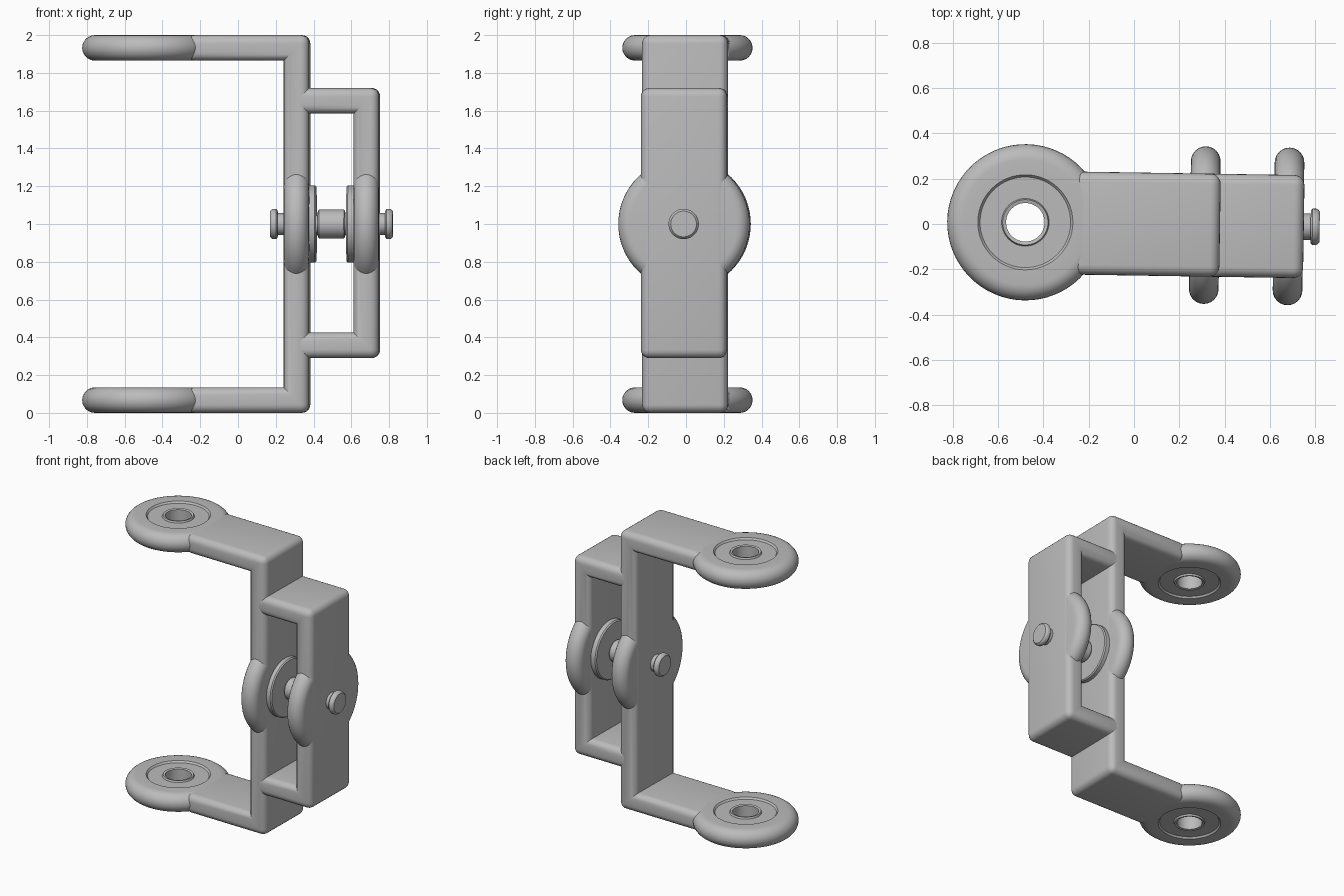
import bpy
import bmesh
import math
from mathutils import Matrix, Vector

cube = bpy.data.objects.get("Cube")
if cube:
    bpy.data.objects.remove(cube, do_unlink=True)

grey = bpy.data.materials.new("plain grey")
grey.use_nodes = True
COLOUR = (0.5, 0.5, 0.5, 1)
grey.diffuse_color = COLOUR
grey.node_tree.nodes["Principled BSDF"].inputs["Base Color"].default_value = COLOUR

TILT = Matrix.Rotation(math.radians(-0.9), 4, 'Z')   # whole assembly sits slightly turned
WIDTH, BAR = 0.455, 0.135
ROUND = 0.045


def finish(name, bm):
    bmesh.ops.recalc_face_normals(bm, faces=bm.faces)
    bm.transform(TILT)
    mesh = bpy.data.meshes.new(name)
    bm.to_mesh(mesh)
    bm.free()
    mesh.materials.append(grey)
    obj = bpy.data.objects.new(name, mesh)
    bpy.context.collection.objects.link(obj)
    bpy.ops.object.select_all(action='DESELECT')
    obj.select_set(True)
    bpy.context.view_layer.objects.active = obj
    bpy.ops.object.shade_smooth_by_angle(angle=math.radians(35))
    return obj


def c_bracket(name, left, right, low, high):
    """Flat bar bent into a C open towards -x, with rounded outer edges."""
    outline = [(left, low), (right, low), (right, high), (left, high),
               (left, high - BAR), (right - BAR, high - BAR),
               (right - BAR, low + BAR), (left, low + BAR)]
    bm = bmesh.new()
    face = bm.faces.new([bm.verts.new((x, -WIDTH / 2, z)) for x, z in outline])
    ext = bmesh.ops.extrude_face_region(bm, geom=[face])
    moved = [v for v in ext["geom"] if isinstance(v, bmesh.types.BMVert)]
    bmesh.ops.translate(bm, verts=moved, vec=(0, WIDTH, 0))
    bmesh.ops.recalc_face_normals(bm, faces=bm.faces)
    # inner bend corners stay sharp
    edges = [e for e in bm.edges if e.is_convex]
    bmesh.ops.bevel(bm, geom=edges, offset=ROUND, offset_type='OFFSET',
                    segments=5, profile=0.5, affect='EDGES', clamp_overlap=True)
    return finish(name, bm)


def lathe(name, profile, centre, along_x=False, closed=False):
    """Turn a (radius, height) profile round its axis."""
    bm = bmesh.new()
    verts = [bm.verts.new((r, 0, h)) for r, h in profile]
    edges = [bm.edges.new(pair) for pair in zip(verts, verts[1:])]
    if closed:
        edges.append(bm.edges.new((verts[-1], verts[0])))
    bmesh.ops.spin(bm, geom=verts + edges, cent=(0, 0, 0), axis=(0, 0, 1),
                   angle=math.tau, steps=64, use_merge=True)
    bmesh.ops.remove_doubles(bm, verts=bm.verts, dist=1e-5)
    if along_x:
        bm.transform(Matrix.Rotation(math.pi / 2, 4, 'Y'))
    bm.transform(Matrix.Translation(Vector(centre)))
    return finish(name, bm)


def round_rim(radius, half):
    """Half-round outer rim from bottom to top."""
    return [(radius - half + half * math.cos(a), half * math.sin(a))
            for a in (math.pi * (i / 12 - 0.5) for i in range(13))]


# Main bracket and the smaller frame fixed to its upright
c_bracket("main_bracket", -0.27, 0.38, 0.0, 2.0)
c_bracket("outer_frame", 0.29, 0.75, 0.29, 1.72)

# Eyelets with a shallow recess and raised collar round the hole
half = BAR / 2
deep = half - 0.012
inner = [(0.21, half), (0.2, deep), (0.105, deep), (0.1, half), (0.085, half - 0.004)]
eyelet = round_rim(0.345, half) + inner + [(r, -h) for r, h in reversed(inner)]
for label, z in (("lower", half), ("upper", 2 - half)):
    lathe(label + "_eyelet", eyelet, (-0.48, 0, z), closed=True)

# Rounded bosses halfway up both uprights
disc_half = half - 0.002
boss = [(0, -disc_half)] + round_rim(0.348, disc_half) + [(0, disc_half)]
for label, x in (("inner", 0.38 - half), ("outer", 0.75 - half)):
    lathe(label + "_boss", boss, (x, 0, 1), along_x=True)

# Washers, pin heads and the axle, mirrored about the axle's middle
MIDDLE = 0.495
washer = [(0, 0.125), (0.205, 0.125), (0.205, 0.088), (0.198, 0.08), (0, 0.08)]
pin = [(0, 0.24), (0.058, 0.24), (0.058, 0.285), (0.072, 0.285), (0.08, 0.293),
       (0.08, 0.309), (0.077, 0.317), (0.068, 0.325), (0, 0.325)]
for label, side in (("inner", -1), ("outer", 1)):
    for part, shape in (("washer", washer), ("pin_head", pin)):
        lathe(label + "_" + part, [(r, side * h) for r, h in shape],
              (MIDDLE, 0, 1), along_x=True)

axle_half = [(0.06, 0.09), (0.06, 0.072), (0.07, 0.072), (0.076, 0.066)]
axle = [(0, 0.09)] + axle_half + [(r, -h) for r, h in reversed(axle_half)] + [(0, -0.09)]
lathe("axle", axle, (MIDDLE, 0, 1), along_x=True)
